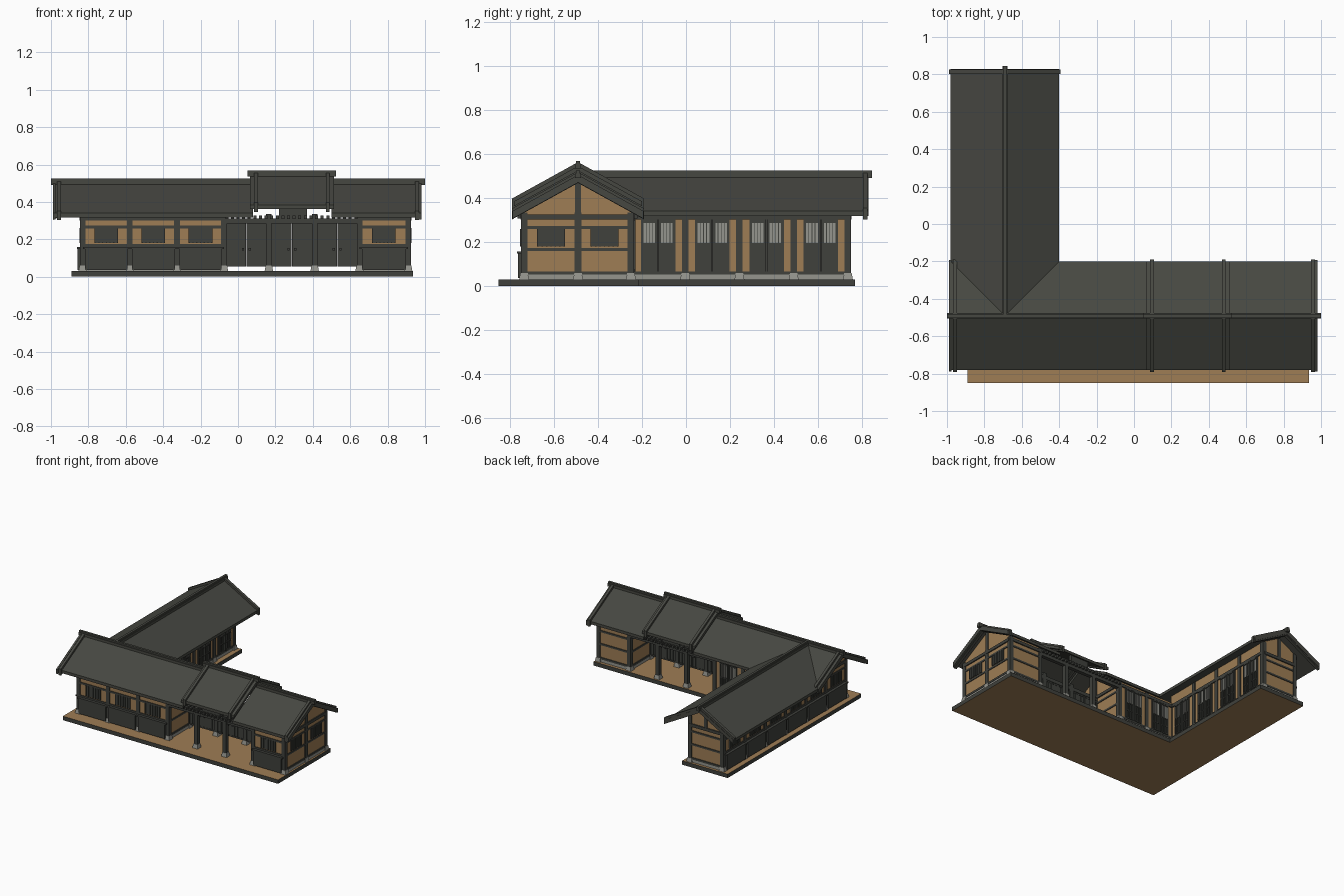
import bpy, bmesh, math
from mathutils import Matrix

if "Cube" in bpy.data.objects:
    bpy.data.objects.remove(bpy.data.objects["Cube"])

COLORS = {
    "roof_tile_gray": (0.061, 0.063, 0.053),
    "dark_timber": (0.050, 0.052, 0.045),
    "tan_plaster": (0.342, 0.205, 0.089),
    "stone_gray": (0.30, 0.30, 0.27),
}
MATS = {}
for n, c in COLORS.items():
    MATS[n] = bpy.data.materials.new(n)
    MATS[n].diffuse_color = (*c, 1)
ROOF, WOOD, TAN, STONE = COLORS
parts = {}


def bm_for(name, mat):
    return parts.setdefault(name, (bmesh.new(), mat))[0]


def box(name, mat, x0, x1, y0, y1, z0, z1):
    m = Matrix.Translation(((x0 + x1) / 2, (y0 + y1) / 2, (z0 + z1) / 2))
    m = m @ Matrix.Diagonal((abs(x1 - x0), abs(y1 - y0), abs(z1 - z0), 1))
    bmesh.ops.create_cube(bm_for(name, mat), size=1, matrix=m)


def solid(name, mat, lower, upper):
    """Close two matching outlines into a solid."""
    bm = bm_for(name, mat)
    a = [bm.verts.new(p) for p in lower]
    b = [bm.verts.new(p) for p in upper]
    k = len(a)
    fs = [bm.faces.new(a[::-1]), bm.faces.new(b)]
    fs += [bm.faces.new((a[i], a[(i + 1) % k], b[(i + 1) % k], b[i])) for i in range(k)]
    bmesh.ops.recalc_face_normals(bm, faces=fs)


def slab(name, mat, pts, zf, t, lift=0):
    solid(name, mat, [(x, y, zf(x, y) + lift - t) for x, y in pts],
          [(x, y, zf(x, y) + lift) for x, y in pts])


XR, YR, HW = -0.69, -0.49, 0.29      # ridge lines and roof half width
SLOPE, ZR = 0.552, 0.50
front_z = lambda x, y: ZR - SLOPE * abs(y - YR)
left_z = lambda x, y: ZR - SLOPE * abs(x - XR)
rect = lambda x0, x1, y0, y1: [(x0, y0), (x1, y0), (x1, y1), (x0, y1)]
Y0, Y1, X0, X1, YE = YR - HW, YR + HW, XR - HW, XR + HW, 0.828

# L-shaped platform: tan top and bottom, dark edge
slab("platform", TAN, [(-0.89, -0.85), (0.935, -0.85), (0.935, -0.215), (-0.505, -0.215),
                       (-0.505, 0.767), (-0.89, 0.767)], lambda x, y: 0.03, 0.03)

# Roof slopes, meeting in valleys at the corner
slab("front_roof", ROOF, rect(-0.985, 0.08, Y0, YR), front_z, 0.022)
slab("front_roof", ROOF, [(-0.985, YR), (XR, YR), (X0, Y1), (-0.985, Y1)], front_z, 0.022)
slab("front_roof", ROOF, [(XR, YR), (0.08, YR), (0.08, Y1), (X1, Y1)], front_z, 0.022)
for a, b, lift in ((0.5, 0.98, 0), (0.065, 0.512, 0.045)):
    for y in (Y0, Y1):
        slab("raised_roof" if lift else "front_roof", ROOF, rect(a, b, y, YR), front_z, 0.022, lift)
for x in (X0, X1):
    slab("left_roof", ROOF, [(XR, YR), (x, Y1), (x, YE), (XR, YE)], left_z, 0.022)

# Verge ribs at the roof ends, with boards below
for x, lift in ((-0.957, 0), (0.957, 0), (0.096, 0.045), (0.48, 0.045)):
    for y in (Y0 - 0.01, Y1 + 0.01):
        slab("verge_ribs", ROOF, rect(x - 0.01, x + 0.01, y, YR), front_z, 0.05, lift + 0.018)
for x in (-0.983, 0.975):
    for y in (Y0 - 0.008, Y1 + 0.008):
        slab("verge_ribs", ROOF, rect(x - 0.007, x + 0.007, y, YR), front_z, 0.035, 0.005)
for x in (X0 - 0.008, X1 + 0.008):
    slab("verge_ribs", ROOF, rect(x, XR, 0.803, 0.825), left_z, 0.05, 0.018)

# Ridge caps
for a, b, z in ((-1.0, 0.07, 0.49), (0.51, 1.0, 0.49), (0.05, 0.525, 0.535)):
    box("ridge_caps", ROOF, a, b, YR - 0.014, YR + 0.014, z, z + 0.022)
    box("ridge_caps", ROOF, a, b, YR - 0.009, YR + 0.009, z + 0.022, z + 0.034)
box("ridge_caps", ROOF, XR - 0.014, XR + 0.014, YR, 0.845, 0.49, 0.512)
box("ridge_caps", ROOF, XR - 0.009, XR + 0.009, YR, 0.845, 0.512, 0.524)


def bay(p, q, kind, top=0.343):
    """One wall bay from p to q; outside is to the right of the direction."""
    L = math.hypot(q[0] - p[0], q[1] - p[1])
    ux, uy = (q[0] - p[0]) / L, (q[1] - p[1]) / L

    def lb(name, mat, u0, u1, d0, d1, z0, z1):
        xs = [p[0] + ux * u + uy * d for u, d in ((u0, d0), (u1, d1))]
        ys = [p[1] + uy * u - ux * d for u, d in ((u0, d0), (u1, d1))]
        box(name, mat, min(xs), max(xs), min(ys), max(ys), z0, z1)

    c = L / 2
    if kind == "gate":                        # see-under double gate
        for s in (-1, 1):
            a, b = sorted((c + s * 0.004, c + s * (c - 0.012)))
            lb("gate_leaves", WOOD, a, b, -0.007, 0.007, 0.055, 0.29)
            for i in range(5):
                u = a + (b - a) * i / 4
                lb("gate_battens", WOOD, u - 0.003, u + 0.003, -0.011, 0.011, 0.055, 0.29)
            for z in (0.06, 0.17, 0.28):
                lb("gate_battens", WOOD, a, b, -0.011, 0.011, z - 0.005, z + 0.005)
            lb("gate_handles", WOOD, c + s * 0.018 - 0.006, c + s * 0.018 + 0.006, -0.016, 0.016, 0.14, 0.155)
        lb("gate_beam", WOOD, 0, L, -0.015, 0.015, 0.285, 0.312)
        return
    lb("plaster_walls", TAN, 0, L, -0.009, 0.009, 0.055, top)
    lb("foundation_stones", STONE, 0, L, -0.009, 0.012, 0.03, 0.055)
    lb("wall_beams", WOOD, 0, L, -0.017, 0.017, 0.302, 0.325)
    lb("wall_beams", WOOD, 0, L, -0.015, 0.015, 0.052, 0.067)
    if kind == "door":                        # paper lattice doors with plaster sides
        h = c - 0.045
        lb("court_doors", WOOD, c - h, c + h, 0.009, 0.014, 0.067, 0.302)
        for s in (-1, 1):
            a, b = sorted((c + s * 0.012, c + s * (h - 0.01)))
            lb("door_paper", STONE, a, b, 0.014, 0.016, 0.195, 0.287)
            for i in range(5):
                u = a + (b - a) * i / 4
                lb("door_lattice", WOOD, u - 0.0015, u + 0.0015, 0.014, 0.02, 0.075, 0.295)
            for z in (0.07, 0.13, 0.19, 0.295):
                lb("door_lattice", WOOD, a, b, 0.014, 0.02, z - 0.004, z + 0.004)
        lb("door_lattice", WOOD, c - 0.004, c + 0.004, 0.014, 0.021, 0.067, 0.302)
        return
    for z in (0.167, 0.266):
        lb("wall_beams", WOOD, 0, L, -0.014, 0.014, z - 0.007, z + 0.007)
    if kind != "plain":                       # barred window
        lb("window_panes", WOOD, c - 0.063, c + 0.063, 0.009, 0.013, 0.18, 0.26)
        for i in range(7):
            u = c - 0.06 + i * 0.02
            lb("window_bars", WOOD, u - 0.003, u + 0.003, 0.013, 0.018, 0.18, 0.26)
    if kind == "panel":                       # dark lower cladding
        lb("lower_cladding", WOOD, 0.012, L - 0.012, 0.009, 0.028, 0.037, 0.155)
        lb("lower_cladding", WOOD, 0, L, 0.009, 0.032, 0.148, 0.158)


def run(pts, kind, top=0.343):
    for p, q in zip(pts, pts[1:]):
        bay(p, q, kind, top)


F, B, W, E = -0.735, -0.25, -0.83, -0.555
front_x = [W, -0.578, -0.326, -0.075]
wing_y = [B + i * 0.24625 for i in range(5)]
run([(x, F) for x in front_x], "panel")
run([(0.65, F), (0.91, F)], "panel")
run([(0.91, F), (0.91, YR), (0.91, B)], "window")
run([(0.91, B), (0.65, B)], "plain")
run([(0.65, B), (0.65, YR), (0.65, F)], "plain")
run([(-0.075, F), (-0.075, YR), (-0.075, B)], "plain")
run([(-0.075, B), (-0.315, B), (E, B)], "door")
run([(E, y) for y in wing_y], "door", 0.40)
run([(E, 0.735), (W, 0.735)], "plain")
run([(W, y) for y in wing_y[::-1]], "panel", 0.40)
run([(W, B), (W, YR), (W, F)], "panel")
gate_x = [-0.075, 0.165, 0.41, 0.65]
run([(x, YR) for x in gate_x], "gate")

# Plaster gables with king posts
for x in (W, -0.075, 0.65, 0.91):
    tri = [(F, 0.32), (B, 0.32), (B, 0.345), (YR, 0.479), (F, 0.345)]
    solid("gable_plaster", TAN, [(x - 0.009, y, z) for y, z in tri], [(x + 0.009, y, z) for y, z in tri])
    box("king_posts", WOOD, x - 0.015, x + 0.015, YR - 0.014, YR + 0.014, 0.31, 0.475)
tri = [(W, 0.32), (E, 0.32), (E, 0.403), (XR, 0.479), (W, 0.403)]
solid("gable_plaster", TAN, [(x, 0.726, z) for x, z in tri], [(x, 0.744, z) for x, z in tri])
box("king_posts", WOOD, XR - 0.012, XR + 0.012, 0.72, 0.75, 0.31, 0.475)

# Porch beams, rafters and the short strut under the raised roof
for y in (F, B):
    box("porch_beams", WOOD, -0.075, 0.65, y - 0.014, y + 0.014, 0.285, 0.312)
    for i in range(24):
        x = -0.06 + i * 0.03
        box("porch_rafters", WOOD, x - 0.008, x + 0.008, y - 0.03, y + 0.03, 0.308, 0.328)
    box("raised_roof_struts", WOOD, 0.22, 0.37, y - 0.014, y + 0.014, 0.31, 0.39)

# Posts on tapered stones
spots = {(x, F) for x in front_x + gate_x + [0.91]}
spots |= {(x, y) for x in gate_x for y in (B, YR)} | {(x, y) for x in (W, 0.91) for y in (YR, B)}
spots |= {(x, y) for x in (W, E) for y in wing_y} | {(-0.315, B)}
for x, y in spots:
    tall = 0.40 if y > B and x < -0.5 else 0.335
    box("posts", WOOD, x - 0.015, x + 0.015, y - 0.015, y + 0.015, 0.05, tall)
    m = Matrix.Translation((x, y, 0.0445)) @ Matrix.Rotation(math.pi / 4, 4, "Z")
    bmesh.ops.create_cone(bm_for("post_stones", STONE), cap_ends=True, segments=4,
                          radius1=0.032, radius2=0.024, depth=0.031, matrix=m)

# Turn every part into an object
for name, (bm, mat) in parts.items():
    me = bpy.data.meshes.new(name)
    me.materials.append(MATS[mat])
    if name == "platform":
        me.materials.append(MATS[WOOD])
        for f in bm.faces:
            f.normal_update()
            f.material_index = 0 if abs(f.normal.z) > 0.5 else 1
    bm.to_mesh(me)
    bm.free()
    bpy.context.collection.objects.link(bpy.data.objects.new(name, me))

for m in bpy.data.materials:
    if m.users and not m.is_grease_pencil:
        m.use_nodes = True
        m.node_tree.nodes["Principled BSDF"].inputs["Base Color"].default_value = m.diffuse_color
